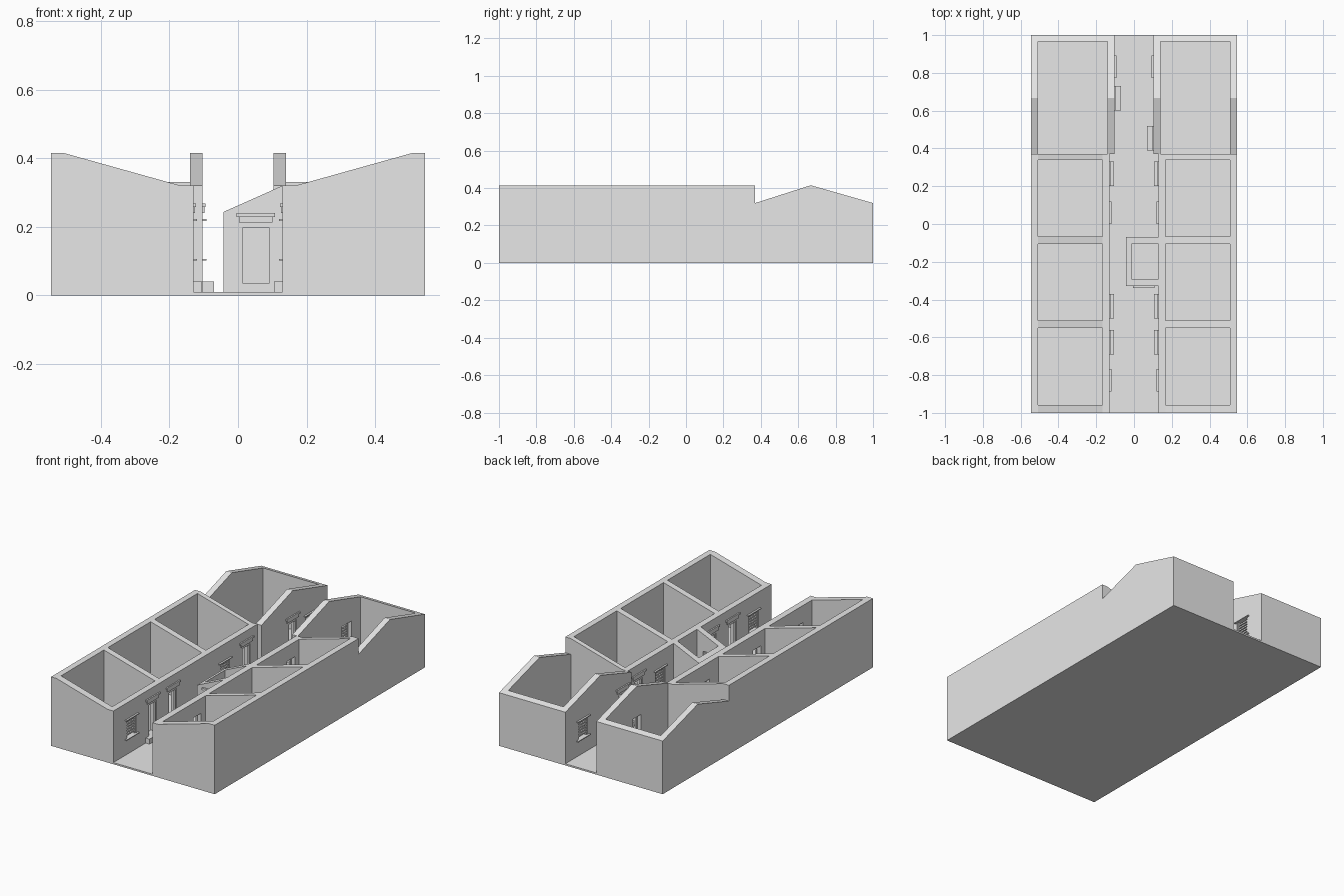
import bpy, bmesh

if "Cube" in bpy.data.objects:
    bpy.data.objects.remove(bpy.data.objects["Cube"])

mat = bpy.data.materials.new("plain grey")
mat.diffuse_color = (0.8, 0.8, 0.8, 1)
mat.use_nodes = True
mat.node_tree.nodes["Principled BSDF"].inputs["Base Color"].default_value = mat.diffuse_color
FLOOR = 0.01


def finish(name, bm):
    bmesh.ops.recalc_face_normals(bm, faces=bm.faces)
    me = bpy.data.meshes.new(name)
    bm.to_mesh(me)
    bm.free()
    me.materials.append(mat)
    ob = bpy.data.objects.new(name, me)
    bpy.context.collection.objects.link(ob)
    return ob


def add_box(bm, a, b):
    vs = [bm.verts.new((x, y, z)) for x in (a[0], b[0]) for y in (a[1], b[1]) for z in (a[2], b[2])]
    for f in ((0, 1, 3, 2), (4, 6, 7, 5), (0, 4, 5, 1), (2, 3, 7, 6), (0, 2, 6, 4), (1, 5, 7, 3)):
        bm.faces.new([vs[i] for i in f])


def boxes(name, pairs):
    bm = bmesh.new()
    for a, b in pairs:
        add_box(bm, a, b)
    return finish(name, bm)


def prism(name, pts, lo, hi, axis):
    """Extrude a profile along x (points are y, z) or along y (points are x, z)."""
    bm = bmesh.new()
    place = (lambda p, t: (t, p[0], p[1])) if axis == "x" else (lambda p, t: (p[0], t, p[1]))
    a = [bm.verts.new(place(p, lo)) for p in pts]
    b = [bm.verts.new(place(p, hi)) for p in pts]
    bm.faces.new(a)
    bm.faces.new(b[::-1])
    for i in range(len(pts)):
        j = (i + 1) % len(pts)
        bm.faces.new((a[i], b[i], b[j], a[j]))
    return finish(name, bm)


def carve(ob, pairs):
    cutter = boxes(ob.name + "_cutter", pairs)
    m = ob.modifiers.new("openings", "BOOLEAN")
    m.operation, m.solver, m.object = "DIFFERENCE", "EXACT", cutter
    dg = bpy.context.evaluated_depsgraph_get()
    me = bpy.data.meshes.new_from_object(ob.evaluated_get(dg))
    ob.modifiers.clear()
    ob.data = me
    bpy.data.objects.remove(cutter)


def door_hole(s, wall, y):
    return (s * (wall - 0.01), y - 0.037, 0.04), (s * (wall + 0.042), y + 0.037, 0.23)


def window_hole(s, wall, y):
    return (s * (wall - 0.01), y - 0.045, 0.106), (s * (wall + 0.042), y + 0.045, 0.217)


def door_trim(name, s, wall, y, step):
    w = s * wall
    boxes(name + "_step", [((w, y - 0.065, FLOOR), (w - s * step, y + 0.065, 0.04))])
    boxes(name + "_lintel", [((w, y - 0.055, 0.24), (w - s * 0.005, y + 0.055, 0.258)),
                             ((w, y - 0.065, 0.258), (w - s * 0.008, y + 0.065, 0.268))])
    # thin jambs and head inside the opening
    a, b = w + s * 0.004, w + s * 0.014
    boxes(name + "_frame", [((a, y - 0.037, 0.04), (b, y - 0.029, 0.23)),
                            ((a, y + 0.029, 0.04), (b, y + 0.037, 0.23)),
                            ((a, y - 0.029, 0.222), (b, y + 0.029, 0.23))])


def window_trim(name, s, wall, y):
    w = s * wall
    boxes(name + "_ledges", [((w, y - 0.06, z), (w - s * 0.011, y + 0.06, z + 0.005)) for z in (0.101, 0.217)])
    a, b = w + s * 0.006, w + s * 0.014
    slats = [((a, y - 0.045, z), (b, y + 0.045, z + 0.009)) for z in (0.118 + 0.016 * i for i in range(6))]
    posts = [((a - s * 0.002, y + d - 0.004, 0.106), (b + s * 0.002, y + d + 0.004, 0.217))
             for d in (-0.041, 0.041)]
    boxes(name + "_shutter", slats + posts)


# ground slab
boxes("floor_slab", [((-0.545, -1, 0), (0.545, 1, FLOOR))])

ROOMS = ((-0.957, -0.55), (-0.512, -0.105), (-0.067, 0.34))
DOORS = (-0.627, -0.435, 0.265)
WINDOWS = (-0.828, 0.06)
FW, BW = 0.13, 0.103          # courtyard faces of front and back wings

for side, s, back_door in (("left", -1, 0.665), ("right", 1, 0.455)):
    # front wing: three rooms under a roofline that falls towards the courtyard
    prof = [(s * FW, FLOOR), (s * 0.545, FLOOR), (s * 0.545, 0.415),
            (s * 0.508, 0.415), (s * 0.168, 0.32), (s * FW, 0.32)]
    wing = prism(side + "_front_wing", prof, -1, 0.37, "y")
    carve(wing, [((s * 0.168, y0, FLOOR - 0.01), (s * 0.508, y1, 0.5)) for y0, y1 in ROOMS])
    carve(wing, [door_hole(s, FW, y) for y in DOORS] + [window_hole(s, FW, y) for y in WINDOWS])
    for i, y in enumerate(DOORS):
        door_trim(f"{side}_door_{i + 1}", s, FW, y, 0.025)
    for i, y in enumerate(WINDOWS):
        window_trim(f"{side}_window_{i + 1}", s, FW, y)

    # back wing: gabled side walls
    gable = [(0.37, FLOOR), (1, FLOOR), (1, 0.32), (0.667, 0.415), (0.37, 0.32)]
    back = prism(side + "_back_wing", gable, s * BW, s * 0.545, "x")
    carve(back, [((s * 0.14, 0.3, FLOOR - 0.01), (s * 0.508, 0.965, 0.5))])
    carve(back, [door_hole(s, BW, back_door), window_hole(s, BW, 0.833)])
    door_trim(side + "_back_door", s, BW, back_door, 0.033)
    window_trim(side + "_back_window", s, BW, 0.833)

# small lean-to hut in the courtyard
hut = prism("hut", [(-0.043, FLOOR), (FW, FLOOR), (FW, 0.32), (-0.043, 0.243)], -0.328, -0.068, "y")
carve(hut, [((-0.012, -0.29, FLOOR - 0.01), (0.15, -0.105, 0.5))])
carve(hut, [((0.015, -0.35, 0.035), (0.09, -0.28, 0.198))])
boxes("hut_lintel", [((0.003, -0.334, 0.212), (0.1, -0.328, 0.228)),
                     ((-0.005, -0.339, 0.228), (0.108, -0.328, 0.24))])
